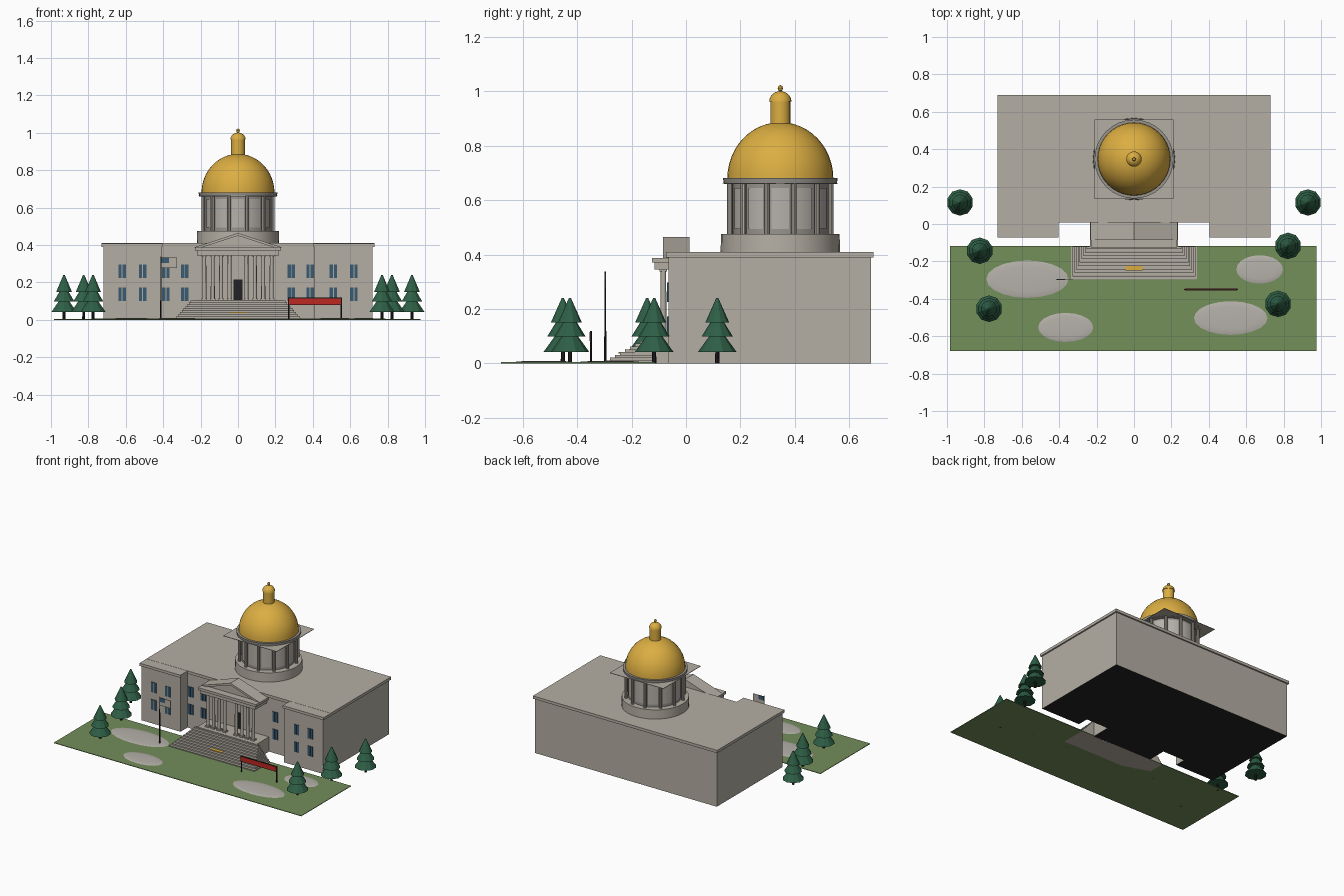
import bpy, bmesh, math
from mathutils import Matrix

if "Cube" in bpy.data.objects:
    bpy.data.objects.remove(bpy.data.objects["Cube"])


def mat(name, hexcode):
    m = bpy.data.materials.new(name)
    lin = []
    for i in (0, 2, 4):
        c = int(hexcode[i:i + 2], 16) / 255
        lin.append(c / 12.92 if c <= 0.04045 else ((c + 0.055) / 1.055) ** 2.4)
    m.diffuse_color = (*lin, 1)
    m.use_nodes = True
    m.node_tree.nodes["Principled BSDF"].inputs["Base Color"].default_value = m.diffuse_color
    return m


STONE = mat("stone", "B5AFA4")
GREY = mat("shaded_stone", "99958E")
GOLD = mat("gold", "DCAE42")
GRASS = mat("grass", "738E5A")
PINE = mat("pine_green", "2E5F46")
DARK = mat("charcoal", "222222")
RED = mat("sign_red", "BE2722")
BLUE = mat("window_blue", "3A5B72")
PALE = mat("pale_stone", "B6B1AA")


def finish(name, bm, m, smooth=False):
    bmesh.ops.recalc_face_normals(bm, faces=bm.faces)
    me = bpy.data.meshes.new(name)
    bm.to_mesh(me)
    bm.free()
    ob = bpy.data.objects.new(name, me)
    bpy.context.collection.objects.link(ob)
    me.materials.append(m)
    if smooth:
        bpy.ops.object.select_all(action='DESELECT')
        bpy.context.view_layer.objects.active = ob
        ob.select_set(True)
        bpy.ops.object.shade_smooth_by_angle(angle=math.radians(35))
    return ob


def box(name, x0, x1, y0, y1, z0, z1, m):
    bm = bmesh.new()
    bmesh.ops.create_cube(bm, size=1)
    for v in bm.verts:
        v.co = ((x0 + x1) / 2 + v.co.x * (x1 - x0),
                (y0 + y1) / 2 + v.co.y * (y1 - y0),
                (z0 + z1) / 2 + v.co.z * (z1 - z0))
    return finish(name, bm, m)


def cone(name, x, y, z0, z1, r0, r1, m, n=24, smooth=False):
    bm = bmesh.new()
    bmesh.ops.create_cone(bm, cap_ends=True, segments=n, radius1=r0, radius2=r1,
                          depth=z1 - z0,
                          matrix=Matrix.Translation((x, y, (z0 + z1) / 2)))
    return finish(name, bm, m, smooth)


def lathe(name, x, y, profile, m, n=32):
    bm = bmesh.new()
    vs = [bm.verts.new((x + r, y, z)) for r, z in profile]
    es = [bm.edges.new(p) for p in zip(vs, vs[1:])]
    bmesh.ops.spin(bm, geom=vs + es, cent=(x, y, 0), axis=(0, 0, 1),
                   angle=2 * math.pi, steps=n)
    bmesh.ops.remove_doubles(bm, verts=bm.verts, dist=1e-5)
    return finish(name, bm, m, True)


def prism(name, pts, y0, y1, m):
    bm = bmesh.new()
    f = bm.faces.new([bm.verts.new((x, y0, z)) for x, z in pts])
    ext = bmesh.ops.extrude_face_region(bm, geom=[f])
    for v in ext["geom"]:
        if isinstance(v, bmesh.types.BMVert):
            v.co.y = y1
    return finish(name, bm, m)


def dark_underside(ob):
    ob.data.materials.append(DARK)
    for p in ob.data.polygons:
        if p.normal.z < -0.9:
            p.material_index = 1


# Main block, side wings and their cornices
dark_underside(box("main_block", -.72, .72, .015, .68, 0, .40, STONE))
box("main_cornice", -.73, .73, .007, .69, .39, .41, STONE)
for s in (-1, 1):
    a, b = sorted((s * .41, s * .72))
    dark_underside(box("wing", a, b, -.065, .02, 0, .395, STONE))
    a, b = sorted((s * .405, s * .73))
    box("wing_cornice", a, b, -.073, .02, .39, .409, STONE)

# Paired window panes on two storeys
for s in (-1, 1):
    for x, y in ((.285, .015), (.385, .015), (.51, -.065), (.62, -.065)):
        for z in (.10, .225):
            for dx in (-.011, .011):
                cx = s * x + dx
                box("window_pane", cx - .009, cx + .009, y - .004, y + .001,
                    z, z + .072, BLUE)

# Portico with columns, entablature and pediment
dark_underside(box("portico_platform", -.235, .235, -.125, .02, 0, .105, STONE))
box("door", -.025, .025, .008, .016, .105, .215, DARK)
for s in (-1, 1):
    for x in (.045, .09, .135, .18):
        cone("portico_column", s * x, -.083, .105, .35, .011, .010, STONE, 12, True)
        box("column_base", s * x - .014, s * x + .014, -.097, -.069, .105, .115, STONE)
        box("column_capital", s * x - .014, s * x + .014, -.097, -.069, .338, .35, STONE)
box("entablature", -.22, .22, -.115, .02, .345, .372, STONE)
box("portico_cornice", -.23, .23, -.125, .02, .37, .388, STONE)
prism("pediment", [(-.2, .388), (.2, .388), (0, .452)], -.075, .01, STONE)
for s in (-1, 1):
    prism("raking_cornice", [(s * .232, .388), (0, .465), (0, .45), (s * .19, .388)],
          -.085, .012, STONE)

# Flared front steps
N = 10
for i in range(N):
    t = i / (N - 1)
    w = .338 - .085 * t
    y = -.297 + .165 * t
    box("step", -w, w, y, -.12, i * .0103, (i + 1) * .0103, STONE)
    box("step_nosing", -w, w, y - .001, y + .002, (i + .7) * .0103, (i + 1) * .0103 + .0003, GREY)
box("step_plaque", -.045, .045, -.249, -.225, .036, .0425, GOLD)

# Drum: base, wall, panels, columns and ring
CY = .347
cone("drum_base", 0, CY, .405, .475, .22, .218, STONE, 32, True)
cone("drum_wall", 0, CY, .47, .665, .176, .176, GREY, 48, True)
for i in range(12):
    a0 = i * math.pi / 6
    bm = bmesh.new()
    rows = []
    for k in range(7):
        a = a0 + (k / 6 - .5) * .36
        rows.append([bm.verts.new((math.sin(a) * .18, CY - math.cos(a) * .18, z))
                     for z in (.495, .645)])
    for p, q in zip(rows, rows[1:]):
        bm.faces.new((p[0], q[0], q[1], p[1]))
    finish("drum_panel", bm, PALE, True)
    a = a0 + math.pi / 12
    cone("drum_column", math.sin(a) * .192, CY - math.cos(a) * .192,
         .475, .662, .0105, .0105, STONE, 10, True)
cone("drum_ring", 0, CY, .66, .682, .208, .211, GREY, 32, True)
box("drum_top_plate", -.212, .212, CY - .212, CY + .212, .661, .664, STONE)

# Gold dome, lantern and finial
arc = [(.195 * math.cos(t * math.pi / 24), .68 + .207 * math.sin(t * math.pi / 24))
       for t in range(12)] + [(0, .887)]
lathe("dome", 0, CY, arc, GOLD, 40)
cap = [(.041 * math.cos(t * math.pi / 12), .963 + .038 * math.sin(t * math.pi / 12))
       for t in range(6)] + [(0, 1.001)]
lathe("lantern", 0, CY, [(.037, .87), (.037, .963)] + cap, GOLD, 20)
lathe("finial", 0, CY, [(0, .998), (.007, 1.003), (.010, 1.012), (.007, 1.020), (0, 1.024)],
      GOLD, 12)

# Lawn with pale flat mounds
box("lawn", -.983, .977, -.68, -.117, 0, .004, GRASS)
for x, y, rx, ry in ((-.57, -.295, .22, .10), (-.365, -.553, .147, .078),
                     (.517, -.503, .197, .09), (.672, -.243, .125, .076)):
    bm = bmesh.new()
    bmesh.ops.create_uvsphere(bm, u_segments=20, v_segments=8, radius=1)
    bmesh.ops.bisect_plane(bm, geom=bm.verts[:] + bm.edges[:] + bm.faces[:],
                           plane_co=(0, 0, -.01), plane_no=(0, 0, 1), clear_inner=True)
    for v in bm.verts:
        v.co = (x + v.co.x * rx, y + v.co.y * ry, .004 + v.co.z * .005)
    finish("lawn_mound", bm, PALE, True)

# Pine trees
for x, y in ((-.93, .115), (-.825, -.143), (-.775, -.453),
             (.93, .115), (.823, -.117), (.77, -.427)):
    cone("tree_trunk", x, y, 0, .06, .008, .007, DARK, 8)
    for z0, z1, r in ((.042, .135, .071), (.098, .185, .058), (.15, .24, .044)):
        cone("tree_tier", x, y, z0, z1, r, .004, PINE, 10)

# Flagpole and flag
cone("flagpole", -.412, -.297, 0, .338, .004, .003, DARK, 8)
box("flag", -.41, -.325, -.2985, -.2955, .278, .333, STONE)
box("flag_canton", -.41, -.37, -.300, -.294, .305, .333, BLUE)

# Red sign on two posts
for x in (.272, .552):
    cone("sign_post", x, -.35, 0, .118, .004, .004, DARK, 8)
box("sign_frame", .268, .556, -.353, -.348, .079, .119, DARK)
box("sign_board", .273, .551, -.355, -.346, .083, .115, RED)
